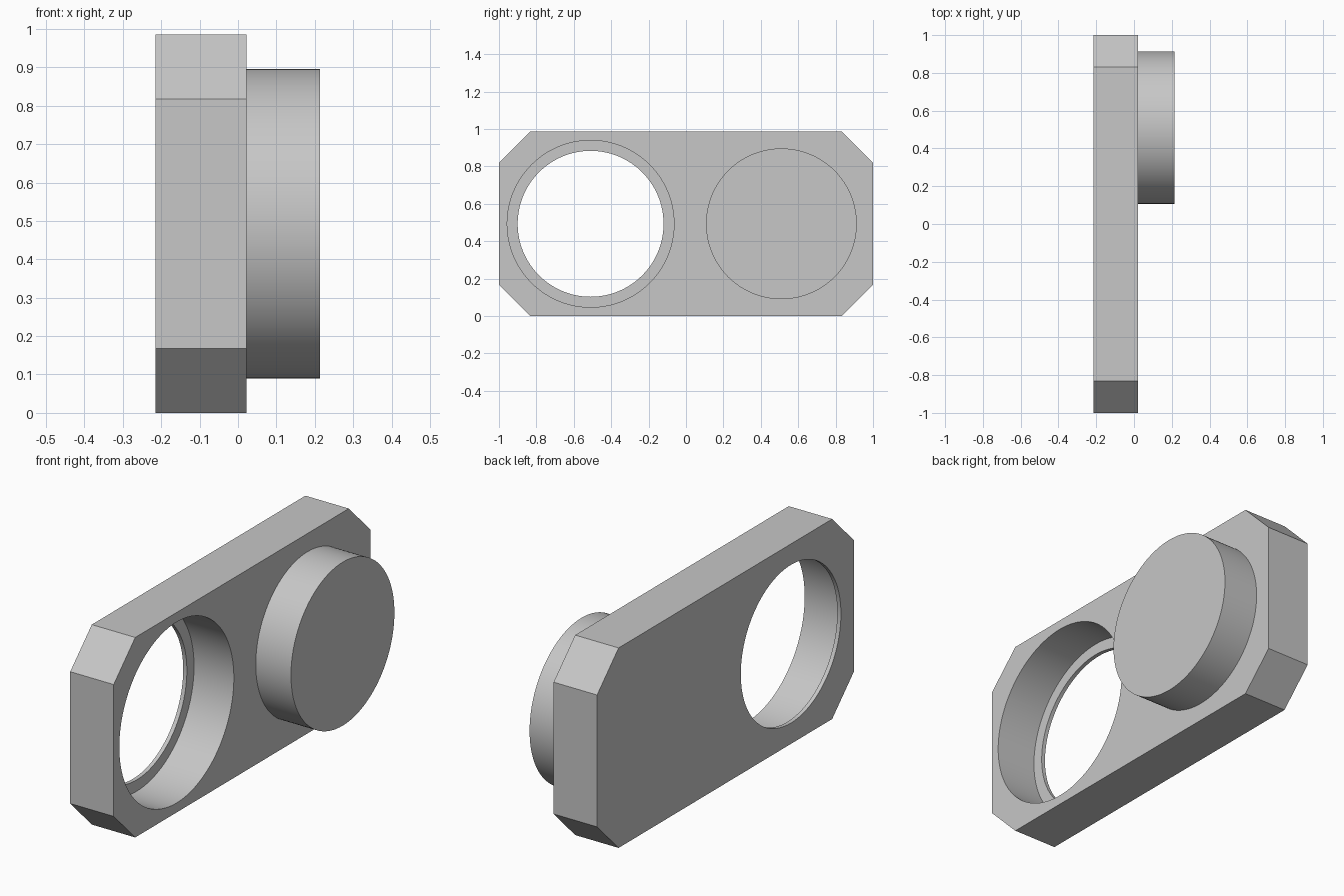
import bpy, bmesh, math
from mathutils import Matrix

cube = bpy.data.objects.get("Cube")
if cube:
    bpy.data.objects.remove(cube)

GREY = (0.57, 0.57, 0.57, 1)
grey = bpy.data.materials.new("plain grey")
grey.use_nodes = True
grey.diffuse_color = GREY
grey.node_tree.nodes["Principled BSDF"].inputs["Base Color"].default_value = GREY

BACK, FACE, TIP = -0.215, 0.022, 0.214   # plate back, plate face, boss end (x)
HEIGHT, CHAMFER, LIP = 0.986, 0.168, 0.02
MID = HEIGHT / 2
CENTRE = 0.51                            # boss and socket distance from the middle


def make_object(name, bm):
    bmesh.ops.recalc_face_normals(bm, faces=bm.faces)
    mesh = bpy.data.meshes.new(name)
    bm.to_mesh(mesh)
    bm.free()
    mesh.materials.append(grey)
    obj = bpy.data.objects.new(name, mesh)
    bpy.context.collection.objects.link(obj)
    return obj


def x_cylinder(name, y, radius, x0, x1):
    bm = bmesh.new()
    place = Matrix.Translation(((x0 + x1) / 2, y, MID)) @ Matrix.Rotation(math.pi / 2, 4, "Y")
    bmesh.ops.create_cone(bm, cap_ends=True, segments=128, radius1=radius,
                          radius2=radius, depth=x1 - x0, matrix=place)
    return make_object(name, bm)


def select_only(obj):
    bpy.ops.object.select_all(action="DESELECT")
    obj.select_set(True)
    bpy.context.view_layer.objects.active = obj


# Plate: rectangle with clipped corners, extruded along x
bm = bmesh.new()
profile = []
for sy, sz in ((1, 1), (-1, 1), (-1, -1), (1, -1)):
    side = (sy, MID + sz * (MID - CHAMFER))
    end = (sy * (1 - CHAMFER), MID + sz * MID)
    profile += [side, end] if sy * sz > 0 else [end, side]
face = bm.faces.new([bm.verts.new((BACK, y, z)) for y, z in profile])
extruded = bmesh.ops.extrude_face_region(bm, geom=[face], use_keep_orig=True)["geom"]
bmesh.ops.translate(bm, vec=(FACE - BACK, 0, 0),
                    verts=[v for v in extruded if isinstance(v, bmesh.types.BMVert)])
plate = make_object("plate", bm)

# Socket: through hole with a wider bore that leaves a thin lip at the back
cutters = [x_cylinder("hole_cutter", -CENTRE, 0.39, BACK - 0.1, FACE + 0.1),
           x_cylinder("bore_cutter", -CENTRE, 0.446, BACK + LIP, FACE + 0.1)]
select_only(plate)
for cutter in cutters:
    cutter.hide_render = True
    mod = plate.modifiers.new(cutter.name, "BOOLEAN")
    mod.operation, mod.solver, mod.object = "DIFFERENCE", "EXACT", cutter
    bpy.ops.object.modifier_apply(modifier=mod.name)
for cutter in cutters:
    bpy.data.objects.remove(cutter)

# Round boss on the plate face
boss = x_cylinder("boss", CENTRE, 0.403, FACE, TIP)

for obj in (plate, boss):
    select_only(obj)
    bpy.ops.object.shade_smooth_by_angle(angle=math.radians(30))
